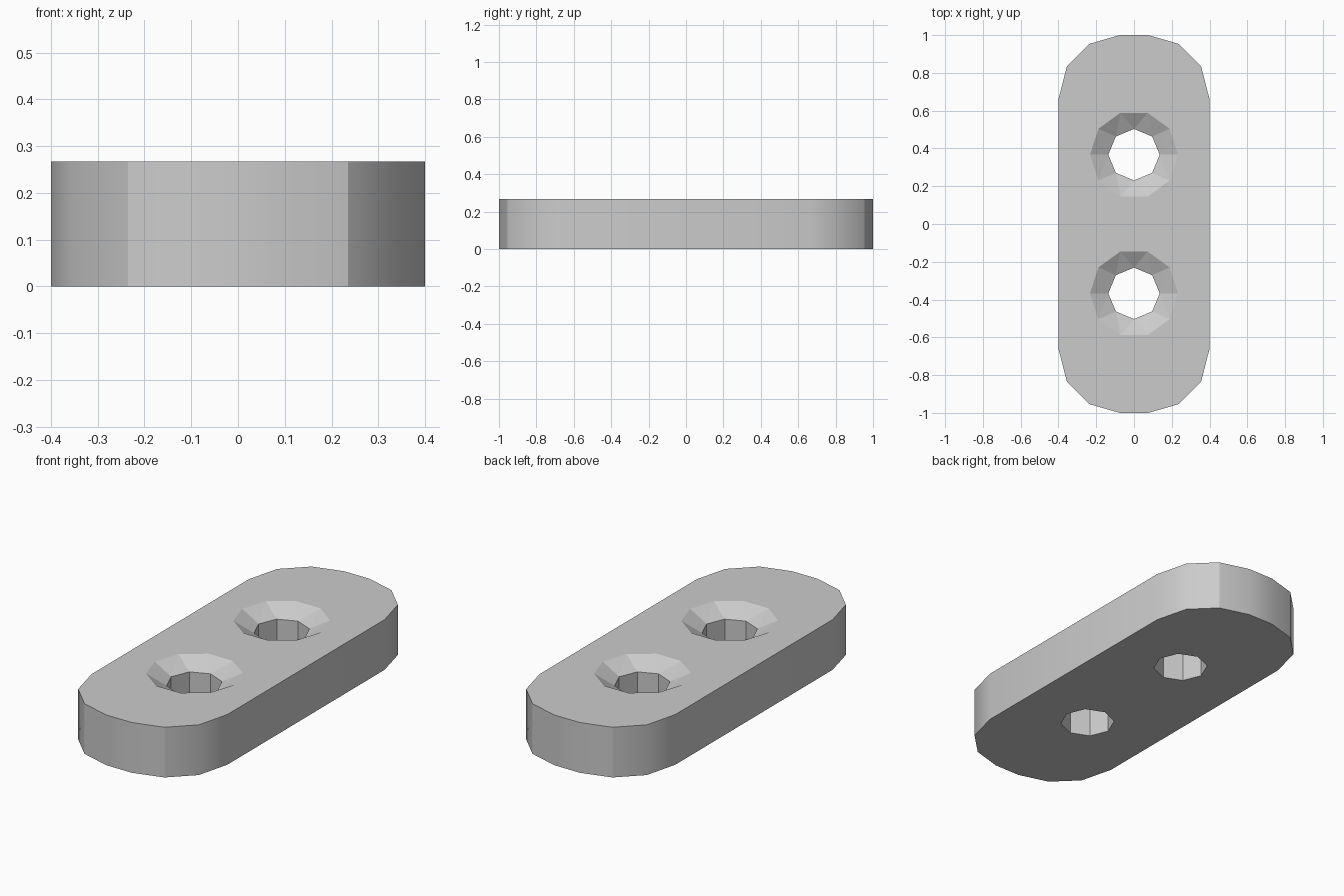
import bpy, bmesh, math

cube = bpy.data.objects.get("Cube")
if cube:
    bpy.data.objects.remove(cube, do_unlink=True)

HEIGHT = 0.267
SINK_DEPTH = 0.055
HOLE_Y = 0.367
CORNER = [(0.4, 0.66), (0.355, 0.836), (0.235, 0.954), (0.075, 1.0)]
CREASE_X = CORNER[2][0]


def add_loop(bm, points, z):
    """Closed ring of edges at height z."""
    verts = [bm.verts.new((x, y, z)) for x, y in points]
    return [bm.edges.new((v, verts[i - 1])) for i, v in enumerate(verts)]


def circle(radius, sides, cy):
    angles = [math.tau * i / sides for i in range(sides)]
    return [(radius * math.cos(a), cy + radius * math.sin(a)) for a in angles]


def bridge(bm, lower, upper):
    return bmesh.ops.bridge_loops(bm, edges=lower + upper)["faces"]


# Rounded outline, mirrored from one corner
back = CORNER + [(-x, y) for x, y in reversed(CORNER)]
outline = back + [(-x, -y) for x, y in back]

bm = bmesh.new()
bottom = add_loop(bm, outline, 0)
top = add_loop(bm, outline, HEIGHT)

# Outer wall, softly shaded with a crease at each end
for face in bridge(bm, bottom, top):
    face.smooth = True
for edge in bm.edges:
    a, b = edge.verts
    vertical = abs(a.co.z - b.co.z) > 0.1
    edge.smooth = vertical and abs(abs(a.co.x) - CREASE_X) > 0.01

# Eight-sided bolt holes with ten-sided countersinks
for cy in (-HOLE_Y, HOLE_Y):
    hole = circle(0.136, 8, cy)
    hole_bottom = add_loop(bm, hole, 0)
    hole_top = add_loop(bm, hole, HEIGHT - SINK_DEPTH)
    rim = add_loop(bm, circle(0.233, 10, cy), HEIGHT)
    bridge(bm, hole_bottom, hole_top)
    bridge(bm, hole_top, rim)
    bottom += hole_bottom
    top += rim

# Flat top and underside around the holes
for edges in (bottom, top):
    bmesh.ops.triangle_fill(bm, use_beauty=True, use_dissolve=False, edges=edges)
bmesh.ops.recalc_face_normals(bm, faces=bm.faces[:])

mesh = bpy.data.meshes.new("link_plate")
bm.to_mesh(mesh)
bm.free()
plate = bpy.data.objects.new("link_plate", mesh)
bpy.context.collection.objects.link(plate)

# Plain grey
grey = bpy.data.materials.new("light_grey")
grey.use_nodes = True
colour = (0.6, 0.6, 0.6, 1)
grey.diffuse_color = colour
grey.node_tree.nodes["Principled BSDF"].inputs["Base Color"].default_value = colour
mesh.materials.append(grey)
